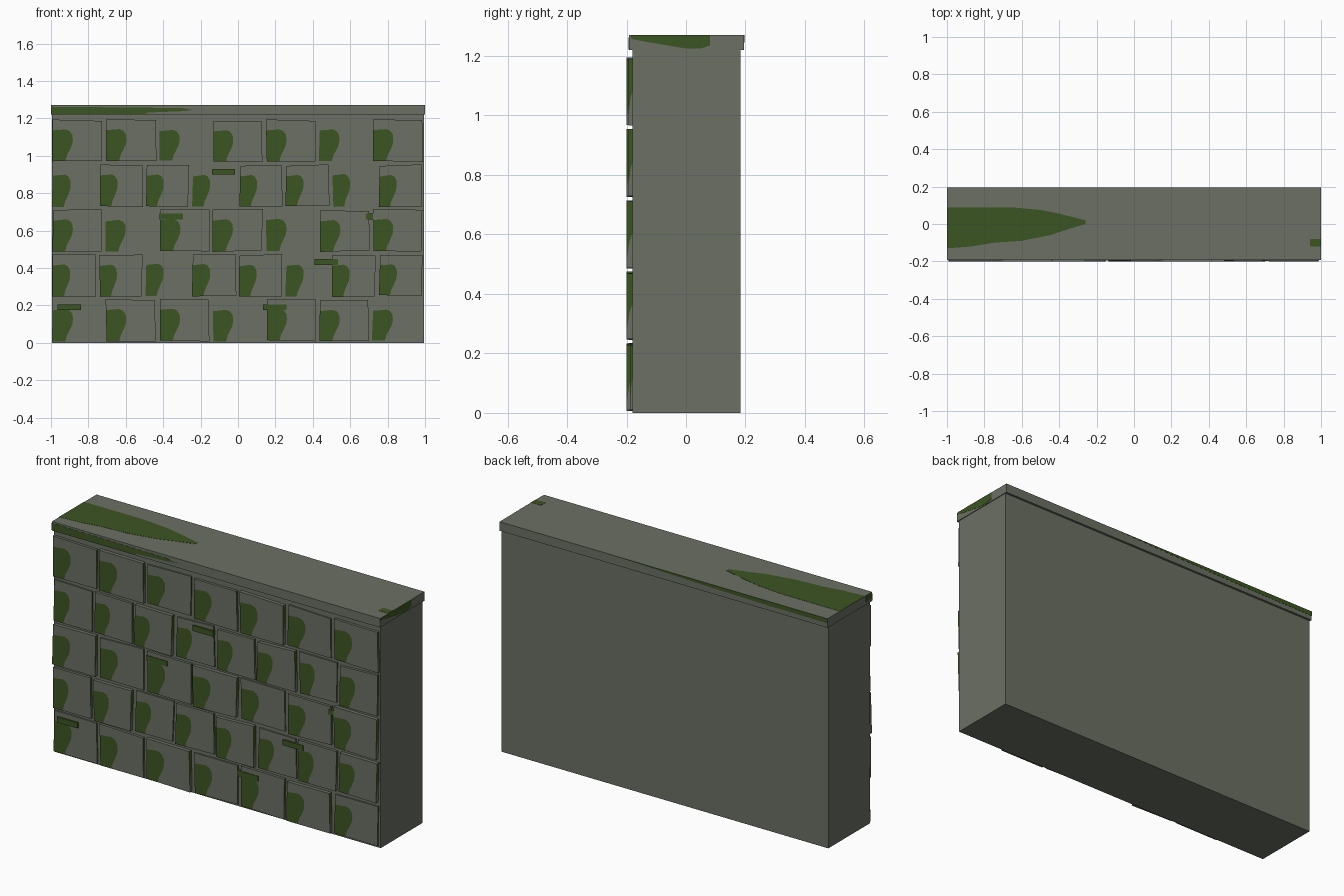
import bpy, bmesh, random
from mathutils import Vector

random.seed(4)
default = bpy.data.objects.get("Cube")
if default:
    bpy.data.objects.remove(default)


def material(name, rgb):
    m = bpy.data.materials.new(name)
    m.use_nodes = True
    m.diffuse_color = (*rgb, 1)
    m.node_tree.nodes["Principled BSDF"].inputs["Base Color"].default_value = (*rgb, 1)
    return m


stone = material("grey stone", (0.145, 0.16, 0.125))
moss = material("green moss", (0.045, 0.09, 0.016))


def finish(name, bm, *mats):
    me = bpy.data.meshes.new(name)
    bm.to_mesh(me)
    bm.free()
    for m in mats:
        me.materials.append(m)
    ob = bpy.data.objects.new(name, me)
    bpy.context.collection.objects.link(ob)
    return ob


def box(name, lo, hi, mat):
    bm = bmesh.new()
    bmesh.ops.create_cube(bm, size=1)
    for v in bm.verts:
        v.co = [hi[k] if v.co[k] > 0 else lo[k] for k in range(3)]
    return finish(name, bm, mat)


def moss_plate(name, points, axis, level, out):
    """Thin moss sheet: 2D outline on the plane axis = level, raised by out."""
    bm = bmesh.new()
    verts = []
    for p in points:
        co = list(p)
        co.insert(axis, level)
        verts.append(bm.verts.new(co))
    face = bm.faces.new(verts)
    raised = bmesh.ops.extrude_face_region(bm, geom=[face])["geom"]
    step = Vector()
    step[axis] = out
    bmesh.ops.translate(bm, vec=step,
                        verts=[g for g in raised if isinstance(g, bmesh.types.BMVert)])
    bmesh.ops.recalc_face_normals(bm, faces=bm.faces)
    return finish(name, bm, moss)


# Wall core and cap slab
box("wall_core", (-0.995, -0.18, 0), (0.995, 0.183, 1.22), stone)
box("cap_slab", (-0.999, -0.192, 1.22), (0.999, 0.195, 1.27), stone)

# Moss edge on each block face, from the bottom round to the left edge (0..1)
CURVE = [(0.26, 0), (0.29, 0.14), (0.35, 0.28), (0.395, 0.4), (0.41, 0.52),
         (0.4, 0.64), (0.35, 0.73), (0.27, 0.77), (0.1, 0.75), (0, 0.74)]
SIDE = [(0, 0.1), (0.45, 0.4), (1, 0.55)]


def block(name, x0, x1, z0, z1, front):
    """Facing stone with slightly uneven corners and moss cut into its faces."""
    j = lambda: random.uniform(-0.005, 0.005)
    a, b, c, d = [Vector((x + j(), 0, z + j())) for x, z in
                  ((x0, z0), (x1, z0), (x1, z1), (x0, z1))]
    for p in (a, b, c, d):
        p.x = max(-0.995, min(0.996, p.x))
    bm = bmesh.new()

    def at(u, v, y):
        p = a.lerp(b, u).lerp(d.lerp(c, u), v)
        return bm.verts.new((p.x, y, p.z))

    back = -0.178
    A, B, C, D = [at(u, v, front) for u, v in ((0, 0), (1, 0), (1, 1), (0, 1))]
    E, F, G, H = [at(u, v, back) for u, v in ((0, 0), (1, 0), (1, 1), (0, 1))]
    edge = [at(u, v, front) for u, v in CURVE]
    side = [at(1, v, front + (back - front) * t) for t, v in SIDE]
    green = [[A] + edge, [C] + side + [G]]
    grey = [[B, C, D] + edge[::-1], [B, F] + side[::-1],
            [A, edge[-1], D, H, E], [A, E, F, B, edge[0]], [D, C, G, H], [E, H, G, F]]
    for k, group in enumerate((grey, green)):
        for loop in group:
            bm.faces.new(loop).material_index = k
    bmesh.ops.recalc_face_normals(bm, faces=bm.faces)
    return finish(name, bm, stone, moss)


# Courses of facing stones, alternating seven and eight per row
DEPTH = (-0.188, -0.194, -0.2)
for row in range(5):
    count = 8 if row % 2 else 7
    pitch = 1.995 / count
    z = 0.01 + 0.24 * row
    for i in range(count):
        x = -0.99 + i * pitch
        block(f"facing_stone_{row + 1}_{i + 1}", x, x + pitch - 0.021,
              z, z + 0.22, DEPTH[(i + row) % 3])

# Moss tufts along the joints
for n, (x, z) in enumerate([(-0.965, 0.175), (0.135, 0.175), (0.41, 0.417),
                            (-0.42, 0.66), (0.685, 0.66), (-0.14, 0.9)]):
    box(f"moss_tuft_{n + 1}", (x, -0.197, z), (x + 0.125, -0.18, z + 0.03), moss)

# Moss spreading over the cap
moss_plate("cap_top_moss", [
    (-1, -0.13), (-0.87, -0.12), (-0.75, -0.1), (-0.6, -0.09), (-0.45, -0.06),
    (-0.36, -0.03), (-0.26, 0), (-0.26, 0.02), (-0.32, 0.035), (-0.4, 0.055),
    (-0.5, 0.075), (-0.64, 0.088), (-1, 0.088)], 2, 1.27, 0.001)
moss_plate("cap_corner_moss", [(0.94, -0.12), (1, -0.12), (1, -0.08), (0.94, -0.08)],
           2, 1.27, 0.001)
moss_plate("cap_front_moss", [
    (-1, 1.222), (-0.5, 1.222), (-0.48, 1.231), (-0.3, 1.238), (-0.24, 1.245),
    (-0.3, 1.255), (-1, 1.262)], 1, -0.192, -0.001)
moss_plate("cap_back_moss", [
    (0.3, 1.27), (-1, 1.27), (-1, 1.245), (-0.6, 1.247), (-0.2, 1.255)], 1, 0.195, 0.001)
moss_plate("cap_right_moss", [
    (-0.185, 1.27), (0.08, 1.27), (0.08, 1.235), (0.05, 1.225), (0, 1.225),
    (-0.06, 1.235), (-0.12, 1.245), (-0.185, 1.257)], 0, 0.999, 0.001)
moss_plate("cap_left_moss", [
    (-0.192, 1.265), (-0.14, 1.265), (-0.14, 1.235), (-0.192, 1.235)], 0, -0.999, -0.001)
